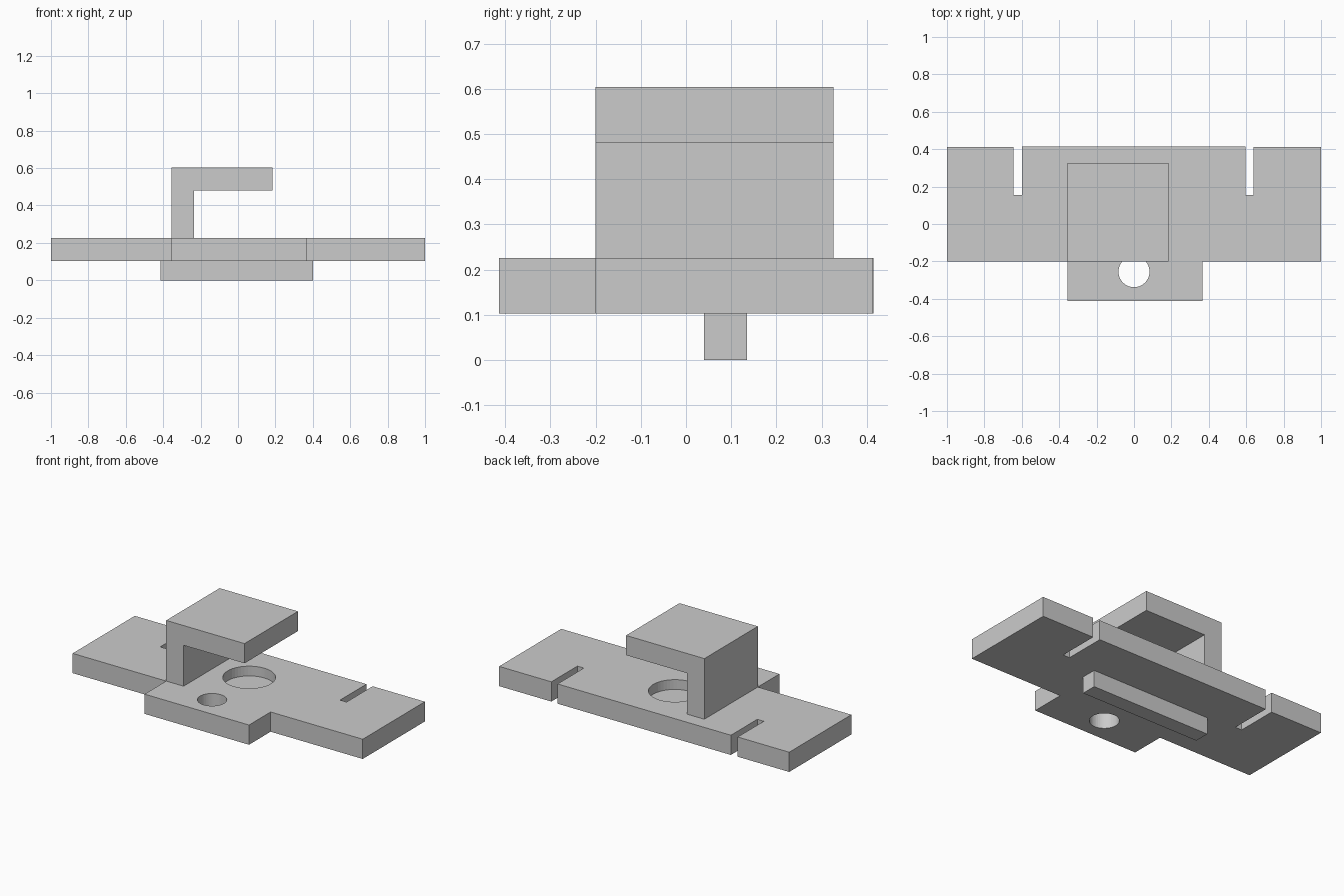
import bpy
import bmesh

cube = bpy.data.objects.get("Cube")
if cube:
    bpy.data.objects.remove(cube, do_unlink=True)

grey = bpy.data.materials.new("plain grey")
grey.use_nodes = True
colour = (0.6, 0.6, 0.6, 1)
grey.diffuse_color = colour
grey.node_tree.nodes["Principled BSDF"].inputs["Base Color"].default_value = colour


def prism(name, outline, low, high, axis="z"):
    """Extrude an outline along z, or an x-z outline along y."""
    bm = bmesh.new()
    place = (lambda a, b, d: (a, b, d)) if axis == "z" else (lambda a, b, d: (a, d, b))
    face = bm.faces.new([bm.verts.new(place(a, b, low)) for a, b in outline])
    side = bmesh.ops.extrude_face_region(bm, geom=[face])["geom"]
    shift = place(0, 0, high - low)
    bmesh.ops.translate(bm, vec=shift, verts=[v for v in side if isinstance(v, bmesh.types.BMVert)])
    bmesh.ops.recalc_face_normals(bm, faces=bm.faces)
    mesh = bpy.data.meshes.new(name)
    bm.to_mesh(mesh)
    bm.free()
    mesh.materials.append(grey)
    obj = bpy.data.objects.new(name, mesh)
    bpy.context.collection.objects.link(obj)
    return obj


def rect(x0, x1, y0, y1):
    return [(x0, y0), (x1, y0), (x1, y1), (x0, y1)]


def drill(target, name, y, radius, low, high):
    """Cut a round hole on the centre line."""
    bpy.ops.mesh.primitive_cylinder_add(vertices=48, radius=radius, depth=high - low,
                                        location=(0, y, (low + high) / 2))
    cutter = bpy.context.object
    cutter.name = name
    cutter.data.materials.append(grey)
    cutter.hide_render = True
    cutter.hide_set(True)
    mod = target.modifiers.new(name, "BOOLEAN")
    mod.operation = "DIFFERENCE"
    mod.solver = "EXACT"
    mod.object = cutter


bottom, top = 0.103, 0.226
front, back, slot = -0.2, 0.412, 0.155

# Base plate with front tab and two slots in the back edge
base = prism("base_plate", [
    (-1, front), (-0.355, front), (-0.355, -0.413), (0.365, -0.413), (0.365, front),
    (1, front), (1, back), (0.64, back), (0.64, slot), (0.595, slot),
    (0.595, back + 0.003), (-0.6, back + 0.003), (-0.6, slot), (-0.645, slot),
    (-0.645, back), (-1, back)], bottom, top)

# Through hole in the tab and shallow round pocket in the plate
drill(base, "tab_hole_cutter", -0.255, 0.083, 0, 0.4)
drill(base, "pocket_cutter", 0.11, 0.149, 0.165, 0.4)

# Overhanging bracket
prism("bracket", [(-0.355, top), (-0.235, top), (-0.235, 0.481), (0.185, 0.481),
                  (0.185, 0.604), (-0.355, 0.604)], front, 0.326, "y")

# Rail under the plate
prism("bottom_rail", rect(-0.415, 0.4, 0.04, 0.135), 0, bottom)
